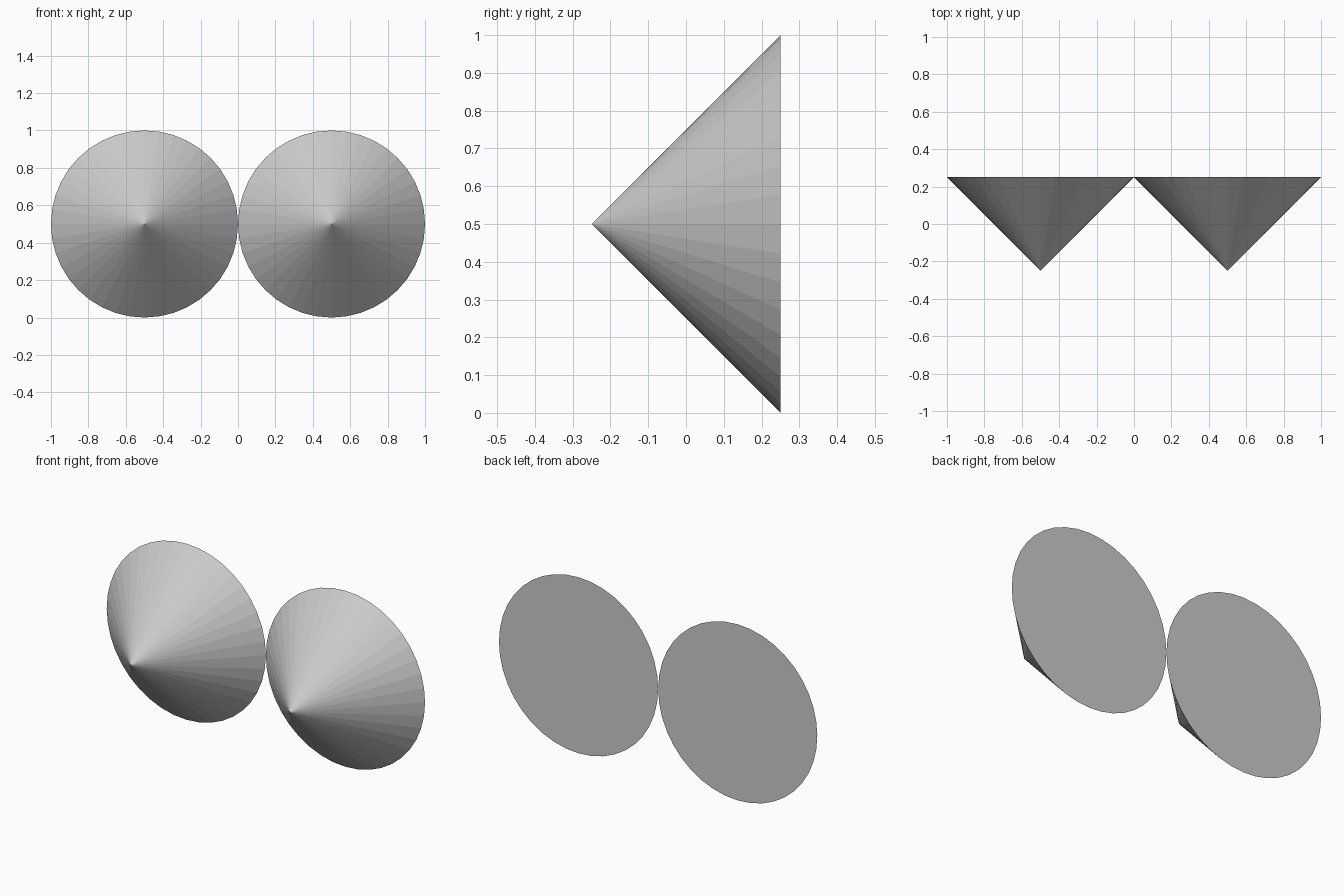
import bpy
import math

if "Cube" in bpy.data.objects:
    bpy.data.objects.remove(bpy.data.objects["Cube"])


# Flat-shaded cone lying on its side, tip towards the front
def add_cone(name, x):
    bpy.ops.mesh.primitive_cone_add(
        vertices=40, radius1=0.5, radius2=0, depth=0.5,
        location=(x, 0, 0.5), rotation=(math.radians(90), 0, 0))
    bpy.context.object.name = name


# Two cones touching side by side
for name, x in (("left_cone", -0.5), ("right_cone", 0.5)):
    add_cone(name, x)
